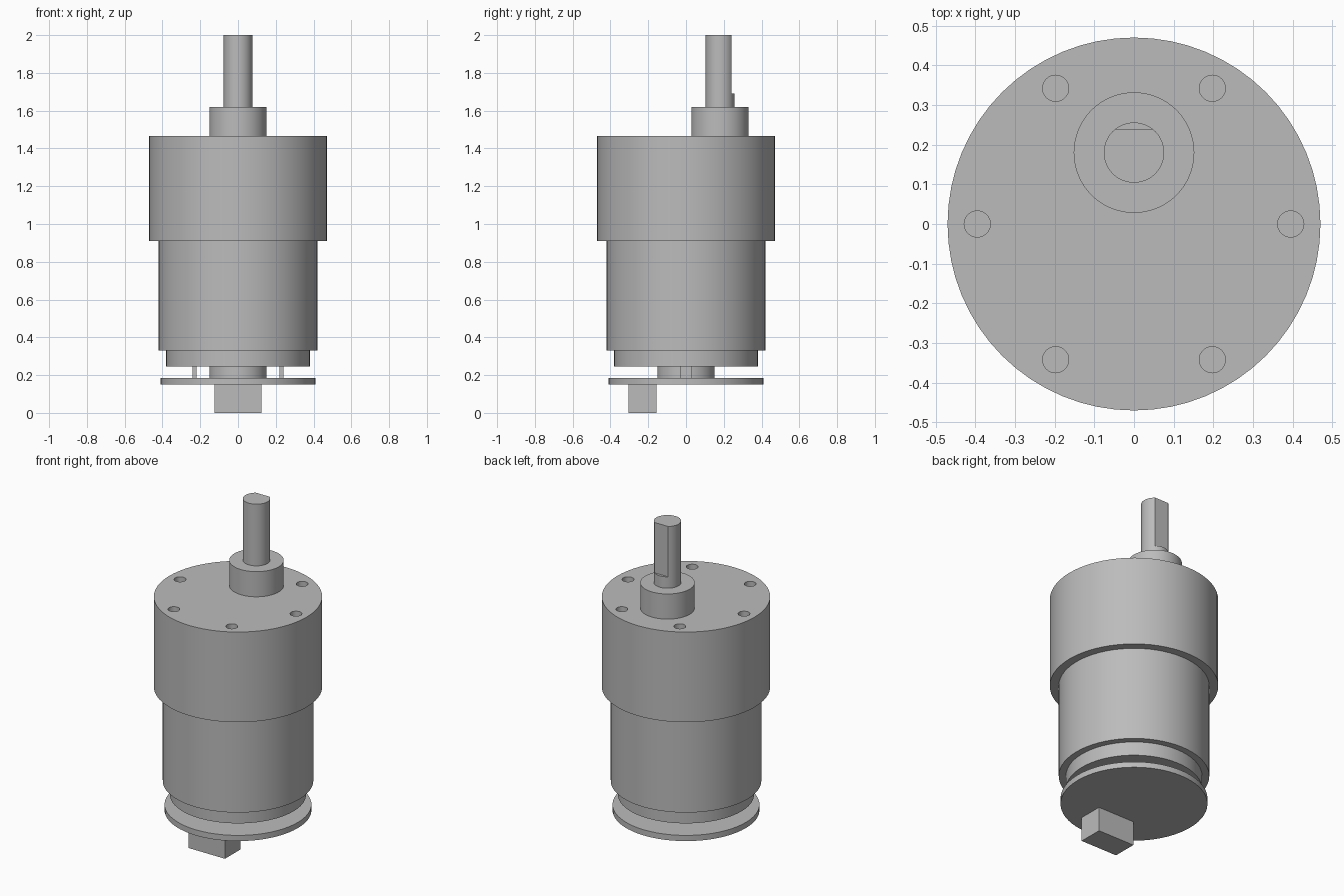
import bpy
import bmesh
import math
from mathutils import Vector

default_cube = bpy.data.objects.get("Cube")
if default_cube:
    bpy.data.objects.remove(default_cube, do_unlink=True)

# One plain metal colour
metal = bpy.data.materials.new("grey_metal")
metal.use_nodes = True
grey = (0.5, 0.5, 0.5, 1)
metal.diffuse_color = grey
metal.node_tree.nodes["Principled BSDF"].inputs["Base Color"].default_value = grey

SIDES = 64


def finish(name, bm):
    mesh = bpy.data.meshes.new(name)
    bm.to_mesh(mesh)
    bm.free()
    mesh.materials.append(metal)
    obj = bpy.data.objects.new(name, mesh)
    bpy.context.collection.objects.link(obj)
    return obj


def cylinder(name, radius, bottom, top, x=0, y=0, sides=SIDES):
    bm = bmesh.new()
    bmesh.ops.create_cone(bm, cap_ends=True, segments=sides, radius1=radius,
                          radius2=radius, depth=top - bottom)
    bmesh.ops.translate(bm, verts=bm.verts, vec=(x, y, (bottom + top) / 2))
    return finish(name, bm)


def box(name, low, high):
    low, high = Vector(low), Vector(high)
    bm = bmesh.new()
    bmesh.ops.create_cube(bm, size=1)
    bmesh.ops.scale(bm, verts=bm.verts, vec=high - low)
    bmesh.ops.translate(bm, verts=bm.verts, vec=(low + high) / 2)
    return finish(name, bm)


def cut(target, cutter):
    mod = target.modifiers.new("cut", "BOOLEAN")
    mod.operation = "DIFFERENCE"
    mod.solver = "EXACT"
    mod.object = cutter
    cutter.hide_render = True
    cutter.hide_set(True)


# Stacked round body
gearbox = cylinder("gearbox", 0.47, 0.91, 1.465)
motor_can = cylinder("motor_can", 0.42, 0.33, 0.91)
rear_cap = cylinder("rear_cap", 0.38, 0.245, 0.33)
rear_hub = cylinder("rear_hub", 0.152, 0.185, 0.245)
encoder_board = cylinder("encoder_board", 0.41, 0.15, 0.185)

# Six mounting holes in the gearbox face
for i in range(6):
    angle = i * math.pi / 3
    hole = cylinder(f"hole_cutter_{i + 1}", 0.033, 1.365, 1.5,
                    0.395 * math.cos(angle), 0.395 * math.sin(angle), 32)
    cut(gearbox, hole)

# Offset output boss and shaft with a flat on its back
SHAFT_Y = 0.18
boss = cylinder("output_boss", 0.152, 1.465, 1.62, y=SHAFT_Y)
shaft = cylinder("output_shaft", 0.076, 1.62, 2.0, y=SHAFT_Y, sides=48)
flat_cutter = box("shaft_flat_cutter", (-0.1, 0.24, 1.69), (0.1, 0.3, 2.1))
cut(shaft, flat_cutter)

# Terminals between cap and board, connector below the board
for side, name in ((1, "left_terminal"), (-1, "right_terminal")):
    x = side * 0.23
    box(name, (x - 0.01, -0.033, 0.185), (x + 0.01, 0.033, 0.245))
box("connector", (-0.125, -0.305, 0), (0.125, -0.155, 0.15))

# Smooth round walls, crisp rims
bpy.ops.object.select_all(action="DESELECT")
for part in bpy.context.scene.objects:
    if part.type == "MESH" and not part.hide_render:
        part.select_set(True)
        bpy.context.view_layer.objects.active = part
bpy.ops.object.shade_smooth_by_angle(angle=math.radians(30))
